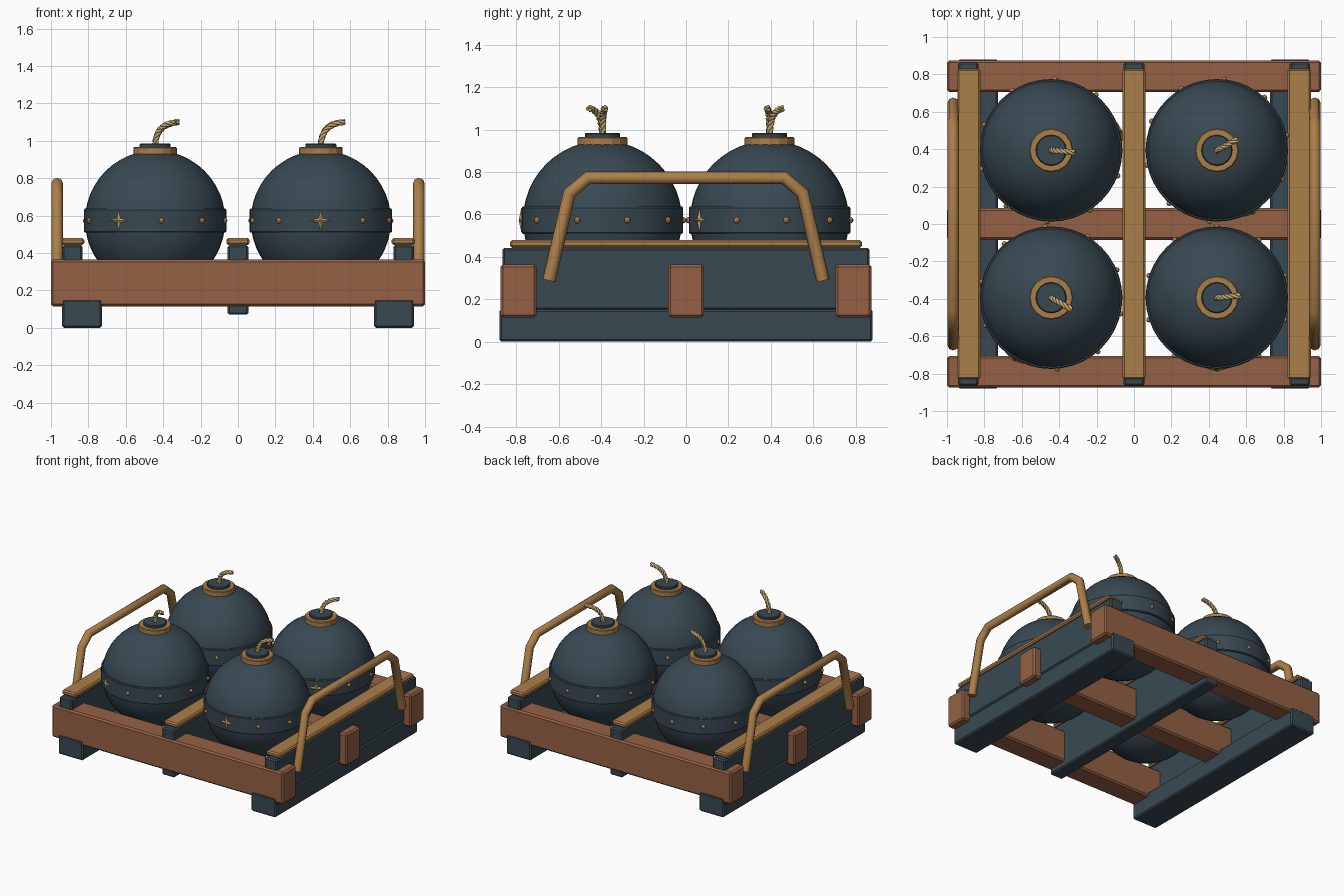
import bpy, bmesh, math
from mathutils import Vector, Matrix

if "Cube" in bpy.data.objects:
    bpy.data.objects.remove(bpy.data.objects["Cube"])


def material(name, rgb):
    m = bpy.data.materials.new(name)
    m.diffuse_color = (*rgb, 1)
    m.use_nodes = True
    m.node_tree.nodes["Principled BSDF"].inputs["Base Color"].default_value = m.diffuse_color
    return m


DARK = material("dark slate", (0.040, 0.066, 0.086))
WOOD = material("red brown wood", (0.30, 0.120, 0.058))
GOLD = material("golden wood", (0.41, 0.21, 0.068))
ROPE = material("pale tan", (0.58, 0.39, 0.16))


def finish(name, bm, mat, smooth=False):
    me = bpy.data.meshes.new(name)
    bmesh.ops.recalc_face_normals(bm, faces=bm.faces)
    if smooth:
        for f in bm.faces:
            f.smooth = True
        for e in bm.edges:
            e.smooth = not (len(e.link_faces) == 2 and e.calc_face_angle() > math.radians(35))
    bm.to_mesh(me)
    bm.free()
    me.materials.append(mat)
    ob = bpy.data.objects.new(name, me)
    bpy.context.collection.objects.link(ob)
    return ob


def box(name, x, y, z, mat, bevel=0.01):
    bm = bmesh.new()
    bmesh.ops.create_cube(bm, size=1)
    for v in bm.verts:
        v.co = [lo + (c + 0.5) * (hi - lo) for c, (lo, hi) in zip(v.co, (x, y, z))]
    bmesh.ops.bevel(bm, geom=bm.edges[:], offset=bevel, segments=1, affect='EDGES')
    return finish(name, bm, mat)


def lathe(name, profile, sides, centre, mat, smooth=True):
    # revolve (radius, height) points around z
    bm = bmesh.new()
    vs = [bm.verts.new((r, 0, z)) for r, z in profile]
    es = [bm.edges.new(p) for p in zip(vs, vs[1:])]
    bmesh.ops.spin(bm, geom=vs + es, cent=(0, 0, 0), axis=(0, 0, 1),
                   angle=2 * math.pi, steps=sides)
    bmesh.ops.remove_doubles(bm, verts=bm.verts, dist=1e-4)
    bmesh.ops.translate(bm, verts=bm.verts, vec=centre)
    return finish(name, bm, mat, smooth)


def tube(name, paths, radius, resolution, mat):
    cu = bpy.data.curves.new(name, 'CURVE')
    cu.dimensions = '3D'
    cu.bevel_depth = radius
    cu.bevel_resolution = resolution
    cu.use_fill_caps = True
    for pts in paths:
        sp = cu.splines.new('POLY')
        sp.points.add(len(pts) - 1)
        for p, co in zip(sp.points, pts):
            p.co = (*co, 1)
    cu.materials.append(mat)
    ob = bpy.data.objects.new(name, cu)
    bpy.context.collection.objects.link(ob)
    return ob


# Crate: cross beams
for name, y0, y1 in (("front_beam", -0.875, -0.705), ("middle_beam", -0.085, 0.085),
                     ("back_beam", 0.705, 0.875)):
    box(name, (-1, 1), (y0, y1), (0.115, 0.365), WOOD, 0.012)

# Crate: centre rail and its cap
box("centre_rail", (-0.055, 0.055), (-0.865, 0.865), (0.07, 0.443), DARK)
box("centre_cap", (-0.062, 0.062), (-0.83, 0.83), (0.443, 0.48), GOLD)

# Crate: sides, skids and handles
for side, s in (("left", -1), ("right", 1)):
    box(side + "_skid", sorted((s * 0.94, s * 0.727)), (-0.88, 0.88), (0, 0.152), DARK)
    box(side + "_rail", sorted((s * 0.94, s * 0.832)), (-0.865, 0.865), (0.15, 0.443), DARK)
    box(side + "_cap", sorted((s * 0.945, s * 0.822)), (-0.83, 0.83), (0.443, 0.48), GOLD)
    half = [(-0.646, 0.288), (-0.55, 0.70), (-0.462, 0.773)]
    path = half + [(-y, z) for y, z in reversed(half)]
    tube(side + "_handle", [[(s * 0.967, y, z) for y, z in path]], 0.031, 2, GOLD)

# Bombs
R, BAND, ZC = 0.375, 0.381, 0.573


def star(name, centre, az):
    # four-pointed star with a raised middle, bent to the band
    bm = bmesh.new()
    rim = []
    for i in range(8):
        a = i * math.pi / 4
        r = 0.017 if i % 2 else 0.06
        u = r * math.cos(a)
        rim.append(bm.verts.new((BAND + 0.001 - u * u / (2 * BAND), u, r * math.sin(a))))
    peak = bm.verts.new((BAND + 0.014, 0, 0))
    back = bm.verts.new((BAND - 0.01, 0, 0))
    for i in range(8):
        bm.faces.new((rim[i], rim[(i + 1) % 8], peak))
        bm.faces.new((rim[(i + 1) % 8], rim[i], back))
    bmesh.ops.transform(bm, verts=bm.verts,
                        matrix=Matrix.Translation(centre) @ Matrix.Rotation(az, 4, 'Z'))
    finish(name, bm, ROPE)


def rivets(name, centre, az):
    bm = bmesh.new()
    for k in range(1, 10):
        a = az + k * math.tau / 10
        pos = centre + Vector((BAND * math.cos(a), BAND * math.sin(a), 0))
        bmesh.ops.create_uvsphere(bm, u_segments=8, v_segments=6, radius=0.015,
                                  matrix=Matrix.Translation(pos))
    finish(name, bm, GOLD, True)


def fuse(name, base, heading):
    # three strands twisted around a bent path
    b = [Vector(p) for p in ((0, 0, 0), (0.005, 0, 0.08), (0.05, 0, 0.115), (0.128, 0, 0.122))]
    turn = Matrix.Rotation(heading, 3, 'Z')
    strands = [[], [], []]
    for i in range(31):
        t = i / 30
        p = b[0] * (1 - t)**3 + b[1] * 3 * t * (1 - t)**2 + b[2] * 3 * t * t * (1 - t) + b[3] * t**3
        d = ((b[1] - b[0]) * (1 - t)**2 + (b[2] - b[1]) * 2 * t * (1 - t)
             + (b[3] - b[2]) * t * t).normalized()
        side = Vector((0, 1, 0))
        up = d.cross(side)
        for k in range(3):
            a = t * 14 + k * math.tau / 3
            strands[k].append(base + turn @ (p + 0.0085 * (side * math.cos(a) + up * math.sin(a))))
    tube(name, strands, 0.0085, 1, ROPE)


bombs = (("front_left", -0.443, -0.394, -121, -30), ("front_right", 0.443, -0.394, -90, 5),
         ("back_left", -0.443, 0.394, 15, -5), ("back_right", 0.443, 0.394, -60, 28))
for name, x, y, star_deg, fuse_deg in bombs:
    c = Vector((x, y, ZC))
    az = math.radians(star_deg)
    ball = [(R * math.sin(math.pi * i / 24), -R * math.cos(math.pi * i / 24)) for i in range(25)]
    lathe(name + "_bomb_body", ball, 40, c, DARK)
    lathe(name + "_bomb_band", [(0.36, -0.064), (0.376, -0.064), (BAND, -0.058),
                                (BAND, 0.058), (0.376, 0.064), (0.36, 0.064)], 40, c, DARK)
    lathe(name + "_collar", [(0.08, 0.34), (0.117, 0.34), (0.117, 0.388), (0.112, 0.393),
                             (0.08, 0.393)], 16, c, GOLD, False)
    lathe(name + "_plug", [(0, 0.35), (0.083, 0.35), (0.083, 0.407), (0.078, 0.412),
                           (0, 0.412)], 16, c, DARK, False)
    rivets(name + "_rivets", c, az)
    star(name + "_star", c, az)
    fuse(name + "_fuse", c + Vector((0, 0, 0.405)), math.radians(fuse_deg))
